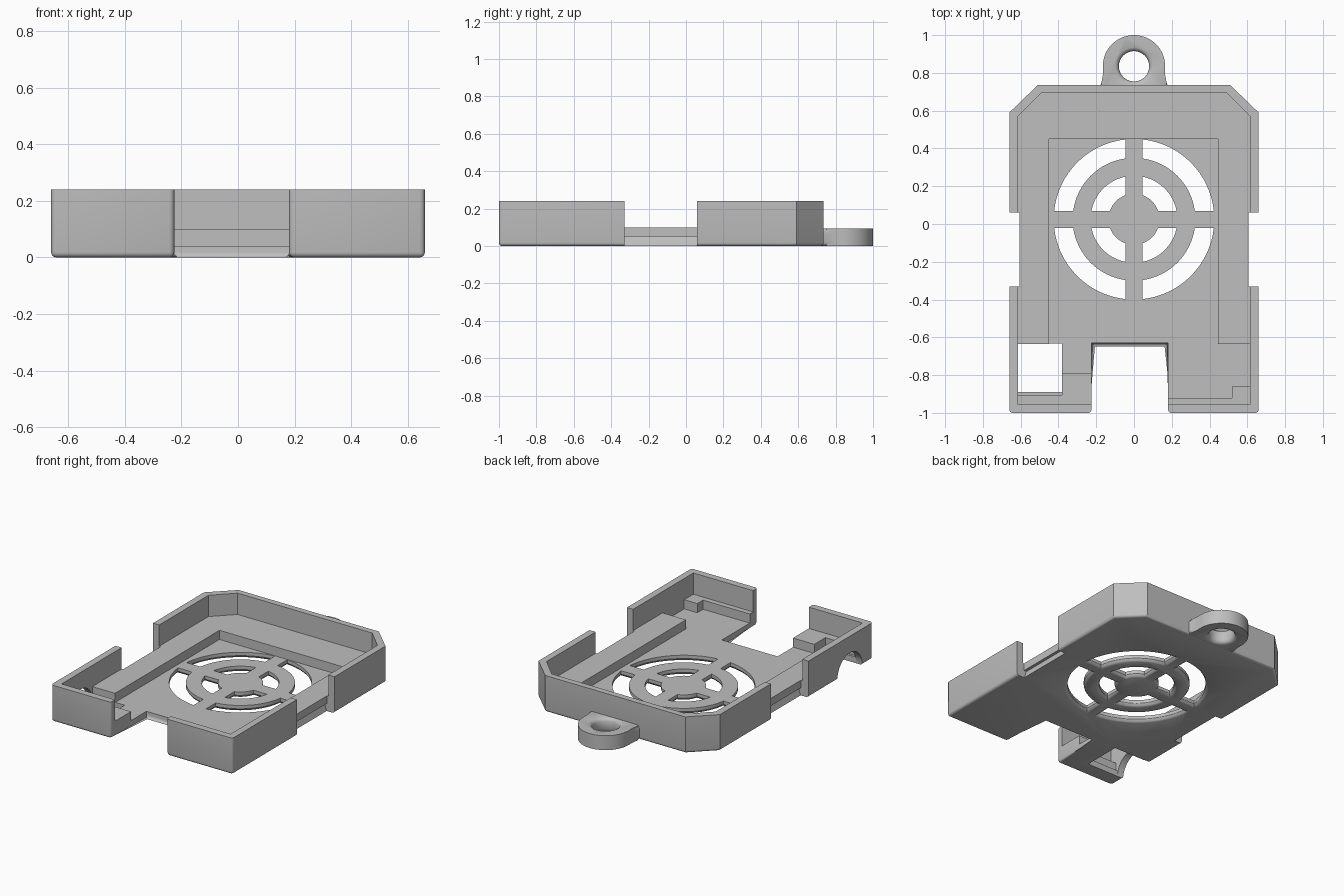
import bpy, bmesh
from math import pi, sin, cos, asin

cube = bpy.data.objects.get("Cube")
if cube:
    bpy.data.objects.remove(cube, do_unlink=True)

TOP, LEDGE, FLOOR = 0.24, 0.1, 0.04

grey = bpy.data.materials.new("plain_grey")
grey.use_nodes = True
grey.diffuse_color = (0.52, 0.52, 0.52, 1)
grey.node_tree.nodes["Principled BSDF"].inputs["Base Color"].default_value = grey.diffuse_color


def add_loft(bm, loops):
    """Solid through stacked (z, outline) sections with equal point counts."""
    rings = [[bm.verts.new((x, y, z)) for x, y in pts] for z, pts in loops]
    n = len(rings[0])
    for a, b in zip(rings, rings[1:]):
        for i in range(n):
            j = (i + 1) % n
            bm.faces.new((a[i], a[j], b[j], b[i]))
    bm.faces.new(rings[0][::-1])
    bm.faces.new(rings[-1])


def finish(bm, name):
    bmesh.ops.recalc_face_normals(bm, faces=bm.faces)
    mesh = bpy.data.meshes.new(name)
    bm.to_mesh(mesh)
    bm.free()
    mesh.materials.append(grey)
    ob = bpy.data.objects.new(name, mesh)
    bpy.context.collection.objects.link(ob)
    return ob


def prism(name, pts, z0, z1, bevel=0, pick=None):
    bm = bmesh.new()
    add_loft(bm, [(z0, pts), (z1, pts)])
    if bevel:
        edges = [e for e in bm.edges if pick(e.verts[0].co, e.verts[1].co)]
        bmesh.ops.bevel(bm, geom=edges, offset=bevel, segments=4, profile=0.5,
                        affect='EDGES', clamp_overlap=False)
    return finish(bm, name)


def rect(x0, x1, y0, y1):
    return [(x0, y0), (x1, y0), (x1, y1), (x0, y1)]


def circle(r, y, n=48):
    return [(r * cos(2 * pi * i / n), y + r * sin(2 * pi * i / n)) for i in range(n)]


def cut(ob, cutter):
    mod = ob.modifiers.new("cut", 'BOOLEAN')
    mod.operation, mod.solver, mod.object = 'DIFFERENCE', 'EXACT', cutter
    bpy.context.view_layer.objects.active = ob
    bpy.ops.object.modifier_apply(modifier=mod.name)
    bpy.data.objects.remove(cutter, do_unlink=True)


def smooth(ob):
    bpy.ops.object.select_all(action='DESELECT')
    ob.select_set(True)
    bpy.context.view_layer.objects.active = ob
    bpy.ops.object.shade_smooth_by_angle(angle=0.6)


# Case body: outline with chamfered back corners and a front notch
outline = [(-0.66, -1), (-0.225, -1), (-0.225, -0.63), (0.18, -0.63), (0.18, -1), (0.66, -1),
           (0.66, 0.59), (0.51, 0.735), (-0.51, 0.735), (-0.66, 0.59)]
case = prism("case_body", outline, 0, TOP, 0.018,
             lambda a, b: (a.z == b.z == 0) or (a.y < -0.99 and b.y < -0.99 and a.z != b.z))

# Cavity above the ledge, then the deeper pocket down to the floor
cavity = [(-0.615, -0.955), (0.615, -0.955), (0.615, 0.57), (0.49, 0.695),
          (-0.49, 0.695), (-0.615, 0.57)]
cut(case, prism("cavity", cavity, LEDGE, 0.4))
pocket = [(-0.45, 0.45), (0.445, 0.45), (0.445, -0.635), (0.615, -0.635), (0.615, -0.86),
          (0.52, -0.86), (0.52, -0.92), (0, -0.92), (0, -0.79), (-0.38, -0.79),
          (-0.38, -0.905), (-0.615, -0.905), (-0.615, -0.635), (-0.45, -0.635)]
cut(case, prism("pocket", pocket, FLOOR, 0.3))

# Side gaps with a shallow groove under the ledge
for s in (-1, 1):
    cut(case, prism("side_gap", rect(*sorted((s * 0.605, s * 0.8)), -0.33, 0.06), -0.1, 0.4))
    bm = bmesh.new()
    add_loft(bm, [(0.0, rect(*sorted((s * 0.603, s * 0.65)), -0.33, 0.06)),
                  (0.05, rect(*sorted((s * 0.585, s * 0.65)), -0.33, 0.06))])
    cut(case, finish(bm, "side_groove"))

# Floor window and the arch through the side wall beside it
cut(case, prism("window", rect(-0.615, -0.38, -0.89, -0.633), -0.1, 0.09))
arch = prism("arch", circle(0.13, 0), -0.1, 0.1)
arch.rotation_euler = (0, pi / 2, 0)
arch.location = (-0.71, -0.76, 0)
bpy.context.view_layer.update()
cut(case, arch)


# Round grille: two rings of quarter slots, eased on the underside
def slot(r0, r1, w, quarter, n=16):
    pts = []
    for r, order in ((r0, range(n + 1)), (r1, range(n, -1, -1))):
        a = asin(w / r)
        for i in order:
            t = a + (pi / 2 - 2 * a) * i / n + quarter * pi / 2
            pts.append((r * cos(t), 0.025 + r * sin(t)))
    return pts


bm = bmesh.new()
for r0, r1 in ((0.135, 0.23), (0.325, 0.425)):
    for q in range(4):
        sections = []
        for z, grow in ((-0.01, 0.018), (0, 0.018), (0.005, 0.009), (0.018, 0), (0.07, 0)):
            sections.append((z, slot(r0 - grow, r1 + grow, 0.045 - grow, q)))
        add_loft(bm, sections)
cut(case, finish(bm, "grille_slots"))
smooth(case)

# Hanging loop at the back with rounded rims
side = [(0.19, 0.70), (0.172, 0.75), (0.165, 0.79)]
tab = side + [(0.165 * cos(pi * i / 32), 0.835 + 0.165 * sin(pi * i / 32)) for i in range(33)]
tab += [(-x, y) for x, y in reversed(side)]
loop = prism("hanging_loop", tab, 0, 0.095, 0.028, lambda a, b: a.z == b.z)
bm = bmesh.new()
flare = [(-0.01, 0.1), (0, 0.1), (0.006, 0.088), (0.02, 0.08)]
profile = flare + [(0.095 - z, r) for z, r in reversed(flare)]
add_loft(bm, [(z, circle(r, 0.835)) for z, r in profile])
cut(loop, finish(bm, "loop_hole"))
smooth(loop)
